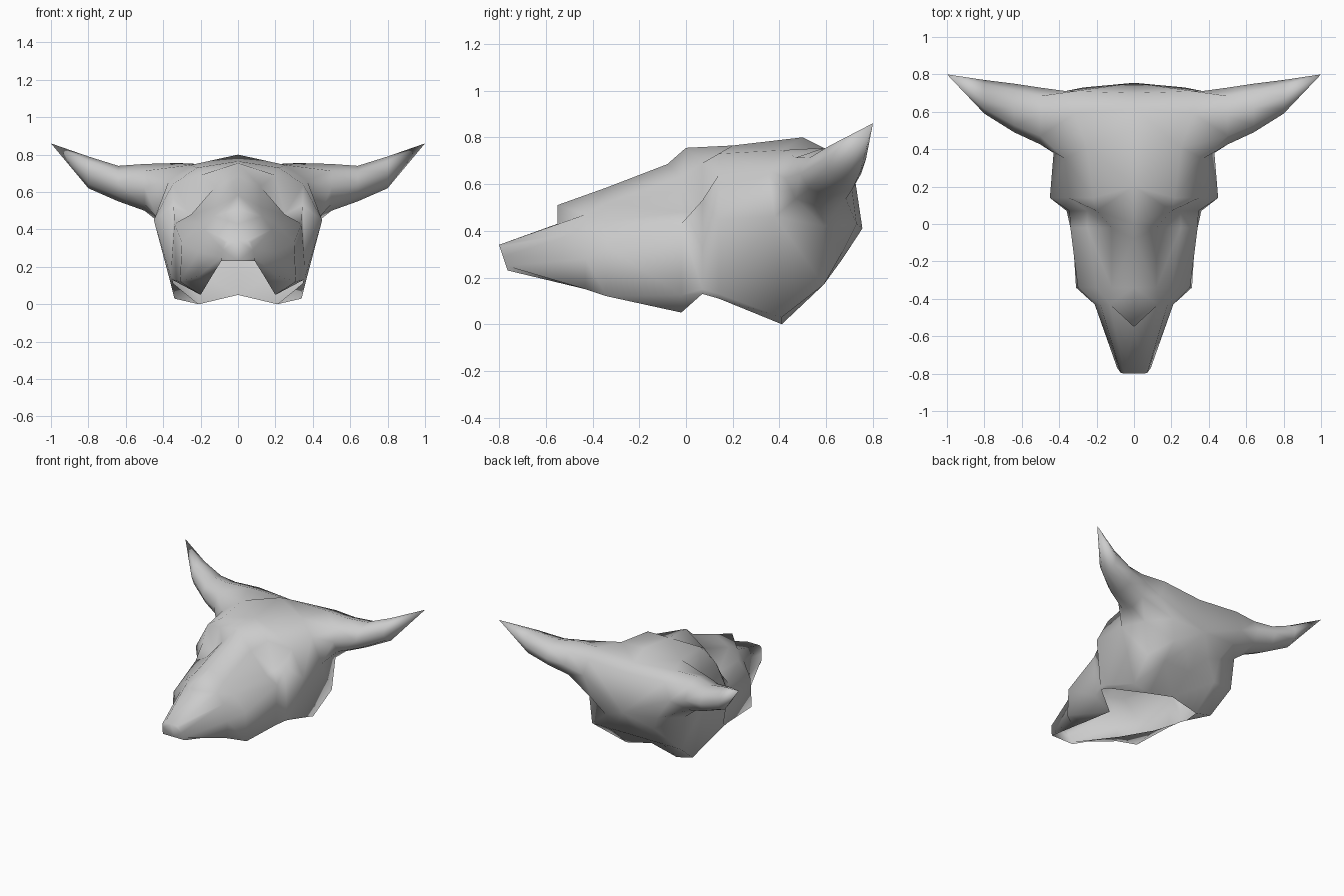
import bpy
import bmesh
import math

default_cube = bpy.data.objects.get("Cube")
if default_cube:
    bpy.data.objects.remove(default_cube, do_unlink=True)

bone = bpy.data.materials.new("grey_bone")
bone.use_nodes = True
bone.diffuse_color = (0.6, 0.6, 0.6, 1)
bone.node_tree.nodes["Principled BSDF"].inputs["Base Color"].default_value = bone.diffuse_color


def bridge(bm, first, second, closed=False, skip=()):
    """Join two rows of vertices with quads, leaving out the skipped columns."""
    count = min(len(first), len(second))
    for i in range(count if closed else count - 1):
        if i not in skip:
            j = (i + 1) % count
            bm.faces.new((first[i], first[j], second[j], second[i]))


def fan(bm, row, tip, closed=False):
    """Join a row of vertices to one point."""
    count = len(row)
    for i in range(count if closed else count - 1):
        bm.faces.new((row[i], row[(i + 1) % count], tip))


# Skull sections from snout to nape: y, shift of the crest in y, crest z,
# underside z (None where the underside is open),
# then (x, z) for crown side, brow, cheek, jaw and tooth row
sections = [
    (-.8, 0, .34, .23, (.05, .34), (.07, .33), (.08, .29), (.09, .25), (.09, .23)),
    (-.43, -.12, .43, None, (.13, .47), (.18, .4), (.21, .28), (.21, .15), (.14, .15)),
    (-.43, -.12, .51, None, (.13, .47), (.18, .4), (.21, .28), (.21, .15), (.14, .15)),
    (-.34, 0, .585, None, (.12, .52), (.2, .44), (.3, .33), (.31, .12), (.155, .125)),
    (-.02, -.06, .685, None, (.12, .63), (.25, .48), (.34, .43), (.33, .125), (.2, .05)),
    (.07, -.07, .755, None, (.2, .69), (.25, .48), (.345, .53), (.36, .15), (.35, .13)),
    (.14, .06, .765, None, (.22, .73), (.35, .64), (.45, .45), (.365, .13), (.345, .11)),
    (.41, .09, .8, .05, (.25, .745), (.37, .66), (.43, .46), (.34, .03), (.21, 0)),
    (.59, .03, .74, .17, (.32, .755), (.37, .6), (.4, .42), (.37, .17), (.22, .17)),
    (.71, -.01, .69, .28, (.32, .71), (.36, .58), (.27, .43), (.2, .31), (.1, .28)),
]
bm = bmesh.new()
rows = []
for y, shift, crest, underside, *side in sections:
    points = [(0, y + shift, crest)]
    points += [(x, y, z) for x, z in side]
    if underside is not None:
        points.append((0, y, underside))
    rows.append([bm.verts.new(p) for p in points])

CROWN, BROW, CHEEK, JAW = 1, 2, 3, 4
front, middle, back = rows[-3:]

# Slope the snout tip, draw the nape in below, and sweep the horn root forward
for vert in rows[0]:
    vert.co.y += (.34 - vert.co.z) / 3
for vert in back[JAW:]:
    vert.co.y -= .04
back[CHEEK].co.y += .02
front[BROW].co.y -= .06
front[CHEEK].co.y -= .03

# Skull surface, with a gap on each side where the horn grows out
for first, second in zip(rows, rows[1:]):
    at_horn = second in (middle, back)
    bridge(bm, first, second, skip=(CROWN, BROW) if at_horn else ())
bm.faces.new(rows[0])
fan(bm, back, bm.verts.new((0, .755, .41)))

# Horn: rim of the gap, then rings given by centre, radius in y and radius in z
rim = [back[BROW], back[CROWN], middle[CROWN], front[CROWN],
       front[BROW], front[CHEEK], middle[CHEEK], back[CHEEK]]
horn_rings = [
    ((.5, .577, .625), .152, .125),
    ((.64, .62, .645), .13, .095),
    ((.8, .68, .705), .09, .085),
]
previous = rim
for (x, y, z), depth, height in horn_rings:
    angles = [math.tau * i / len(rim) for i in range(len(rim))]
    ring = [bm.verts.new((x, y + depth * math.cos(a), z + height * math.sin(a)))
            for a in angles]
    bridge(bm, previous, ring, closed=True)
    previous = ring
fan(bm, previous, bm.verts.new((1, .8, .86)), closed=True)

# Clean up, smooth and mirror the half shape
loose = [vert for vert in bm.verts if not vert.link_faces]
bmesh.ops.delete(bm, geom=loose, context="VERTS")
bmesh.ops.remove_doubles(bm, verts=bm.verts, dist=0.0005)
bmesh.ops.triangulate(bm, faces=bm.faces, quad_method="SHORT_EDGE")
bmesh.ops.recalc_face_normals(bm, faces=bm.faces)
for face in bm.faces:
    face.smooth = True
mesh = bpy.data.meshes.new("horned_skull")
bm.to_mesh(mesh)
bm.free()
mesh.materials.append(bone)
skull = bpy.data.objects.new("horned_skull", mesh)
bpy.context.collection.objects.link(skull)
mirror = skull.modifiers.new("left_right", "MIRROR")
mirror.use_clip = True
mirror.merge_threshold = 0.001
